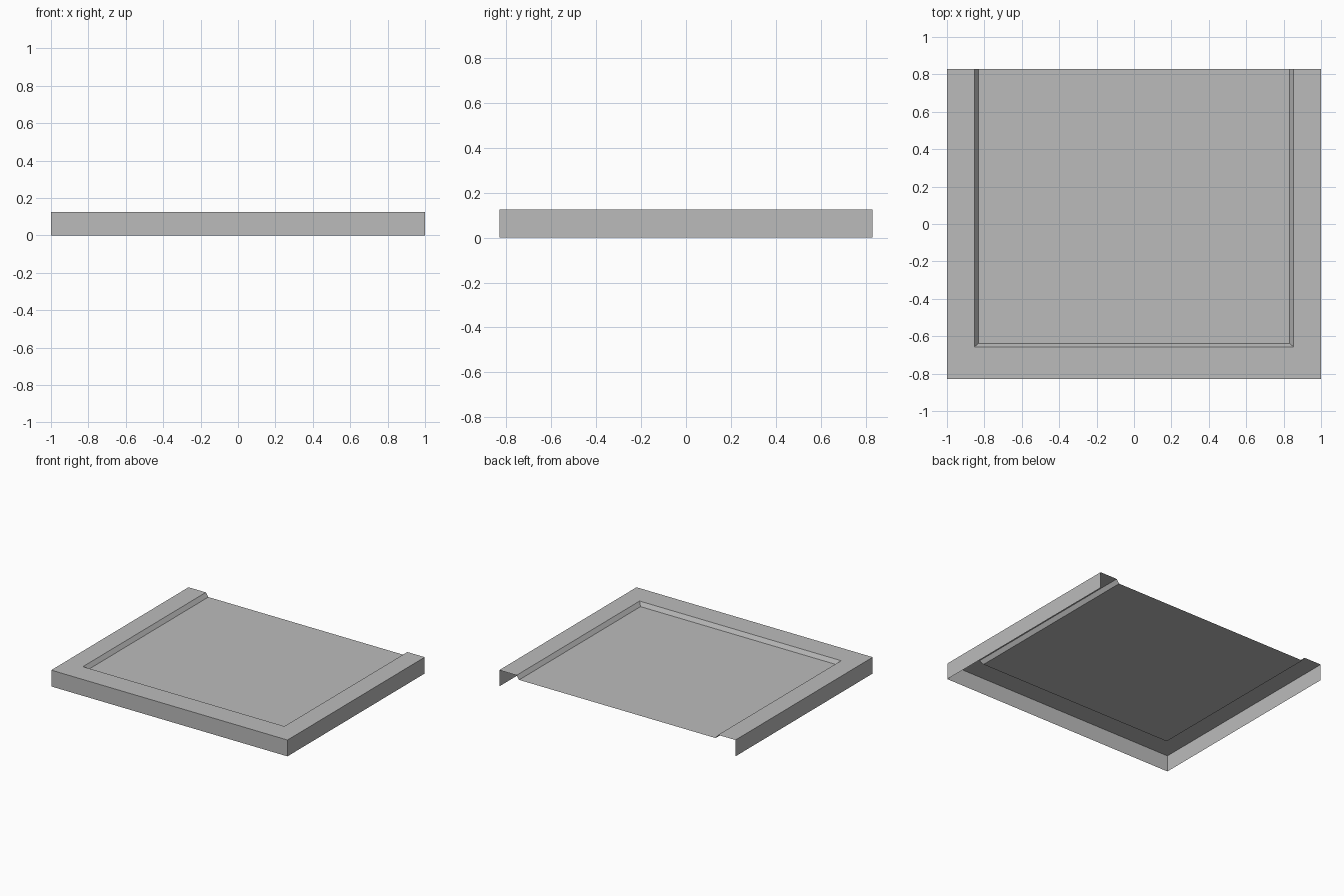
import bpy
import bmesh

cube = bpy.data.objects.get("Cube")
if cube:
    bpy.data.objects.remove(cube, do_unlink=True)

BACK = 0.83

# Single grey finish
grey = bpy.data.materials.new("plain grey")
grey.use_nodes = True
colour = (0.5, 0.5, 0.5, 1)
grey.diffuse_color = colour
grey.node_tree.nodes["Principled BSDF"].inputs["Base Color"].default_value = colour

# U-shaped outlines, open at the back: half width, front y, height
outlines = [
    (1.0, -0.83, 0.0),       # skirt bottom
    (1.0, -0.83, 0.125),     # rim outer edge
    (0.853, -0.657, 0.125),  # rim inner edge
    (0.832, -0.638, 0.095),  # recessed panel edge
]

bm = bmesh.new()
rows = []
for w, front, z in outlines:
    corners = [(-w, BACK), (-w, front), (w, front), (w, BACK)]
    rows.append([bm.verts.new((x, y, z)) for x, y in corners])

# Skirt, rim and sloped step
for outer, inner in zip(rows, rows[1:]):
    for i in range(3):
        bm.faces.new((outer[i], outer[i + 1], inner[i + 1], inner[i]))

# Recessed panel
bm.faces.new(rows[-1])

mesh = bpy.data.meshes.new("recessed_tray")
bm.to_mesh(mesh)
bm.free()
mesh.materials.append(grey)
tray = bpy.data.objects.new("recessed_tray", mesh)
bpy.context.collection.objects.link(tray)
